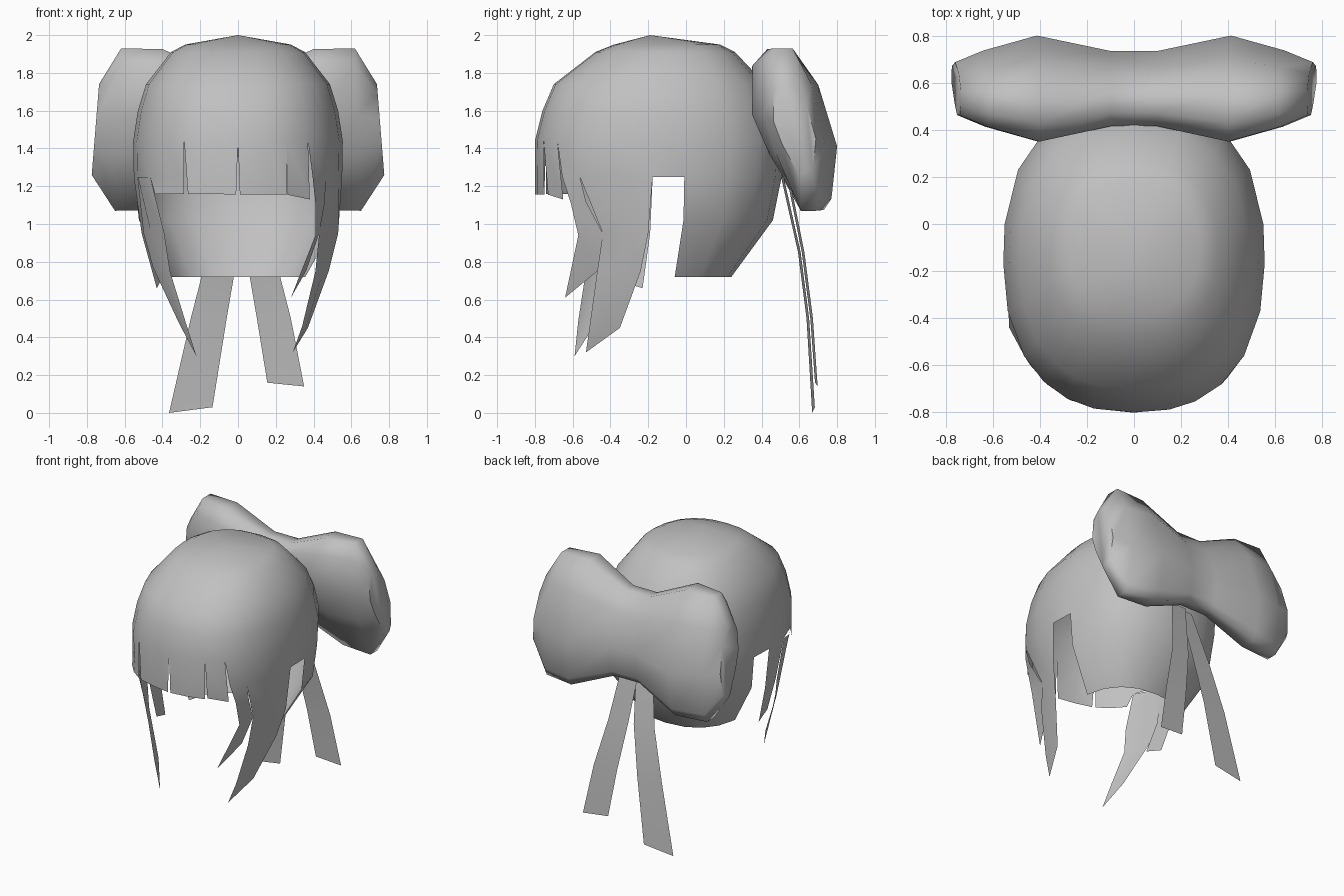
import bpy, bmesh, math

if "Cube" in bpy.data.objects:
    bpy.data.objects.remove(bpy.data.objects["Cube"])

grey = bpy.data.materials.new("hair_grey")
grey.diffuse_color = (0.53, 0.53, 0.53, 1)
grey.use_nodes = True
grey.node_tree.nodes["Principled BSDF"].inputs["Base Color"].default_value = grey.diffuse_color

# Head shape by height: z, half width, front y, back y
RINGS = [(2.0, 0.0, -.19, -.19), (1.95, .28, -.38, .18), (1.91, .355, -.48, .26),
         (1.74, .487, -.70, .42), (1.60, .53, -.76, .48), (1.44, .555, -.80, .52),
         (1.16, .55, -.80, .50), (1.02, .53, -.74, .46), (.72, .36, -.52, .24)]
# Column angles around the head in degrees; -90 is the front
COLS = [-90, -78, -66.3, -52, -35.5, -16.4, -1.4, 8.9, 30, 50, 70, 90, 110, 130, 150,
        171.1, 181.4, 196.4, 215.5, 230, 243.3, 256, 270]


def head(col, z):
    """Point on the rounded-square head section."""
    for a, b in zip(RINGS, RINGS[1:]):
        if z >= b[0]:
            t = (a[0] - z) / (a[0] - b[0])
            rx, yf, yb = (p + (q - p) * t for p, q in zip(a[1:], b[1:]))
            break
    c, s = math.cos(math.radians(COLS[col])), math.sin(math.radians(COLS[col]))
    rnd = lambda v: math.copysign(abs(v) ** (2 / 2.4), v)
    return (rx * rnd(c), (yf + yb) / 2 + (yb - yf) / 2 * rnd(s), z)


def cols(z, first, last):
    return [head(i, z) for i in range(first, last + 1)]


def grid(bm, rows):
    """Join rows of points, top to bottom and left to right from outside."""
    vs = [[bm.verts.new(p) for p in r] for r in rows]
    for r, s in zip(vs, vs[1:]):
        for i in range(len(r) - 1):
            bm.faces.new((r[i], s[i], s[i + 1], r[i + 1]))


def finish(name, bm, angle):
    bmesh.ops.remove_doubles(bm, verts=bm.verts, dist=1e-4)
    me = bpy.data.meshes.new(name)
    bm.to_mesh(me)
    bm.free()
    me.materials.append(grey)
    ob = bpy.data.objects.new(name, me)
    bpy.context.collection.objects.link(ob)
    bpy.ops.object.select_all(action='DESELECT')
    ob.select_set(True)
    bpy.context.view_layer.objects.active = ob
    bpy.ops.object.shade_smooth_by_angle(angle=math.radians(angle))


hair = bmesh.new()
# Crown, sides and back, nape
grid(hair, [cols(z, 0, 22) for z in (2.0, 1.95, 1.91, 1.74, 1.60, 1.44)])
grid(hair, [cols(z, 4, 18) for z in (1.44, 1.25)])
grid(hair, [cols(z, 7, 15) for z in (1.25, 1.02, .72)])

# Fringe pieces hanging from the crown: columns, then bottom x, y and z
grid(hair, [cols(1.44, 20, 22), [(-.265, -.75, 1.16), (-.14, -.785, 1.16), (-.01, -.80, 1.155)]])
grid(hair, [cols(1.44, 0, 2), [(.01, -.80, 1.155), (.13, -.785, 1.155), (.258, -.75, 1.155)]])
grid(hair, [cols(1.44, 2, 3), [(.262, -.73, 1.155), (.38, -.65, 1.13)]])
grid(hair, [cols(1.44, 18, 20), [head(18, 1.25), (-.37, -.67, 1.25), (-.285, -.74, 1.25)],
            [(-.44, -.60, 1.16), (-.37, -.68, 1.16), (-.285, -.74, 1.16)]])

# Right side locks
grid(hair, [cols(1.44, 3, 4), [(.395, -.655, 1.25), head(4, 1.25)],
            [(.41, -.61, 1.11), (.46, -.53, 1.12)],
            [(.41, -.57, .94), (.43, -.44, .95)],
            [(.28, -.64, .61), (.36, -.47, .75)]])
grid(hair, [cols(1.25, 4, 6),
            [(.43, -.44, .95), (.50, -.31, .95), (.53, -.20, .95)],
            [(.41, -.47, .75), (.45, -.35, .75), (.48, -.24, .75)],
            [(.34, -.51, .46), (.36, -.43, .45), (.37, -.35, .45)],
            [(.29, -.53, .32)] * 3])

# Left side locks
grid(hair, [[head(17, 1.25), (-.53, -.44, 1.25), head(18, 1.25)],
            [(-.50, -.34, .95), (-.46, -.45, .95), (-.39, -.55, .95)],
            [(-.45, -.39, .77), (-.41, -.47, .77), (-.36, -.53, .75)],
            [(-.31, -.48, .47), (-.30, -.53, .48), (-.28, -.57, .49)],
            [(-.22, -.59, .30)] * 3])
grid(hair, [cols(1.25, 16, 17),
            [(-.51, -.19, .95), (-.49, -.34, .95)],
            [(-.43, -.23, .66), (-.41, -.36, .70)]])
finish("hair", hair, 85)

# Bow: one tilted outline (y, z) scaled along x
OUTLINE = [(.35, 1.84), (.43, 1.93), (.56, 1.93), (.70, 1.74), (.80, 1.41),
           (.77, 1.13), (.73, 1.07), (.62, 1.07), (.44, 1.37), (.35, 1.58)]
STATIONS = [(.10, .71, .68), (.41, 1.0, .99), (.635, .72, 1.0), (.755, .50, .56)]
stations = [(-x, a, b) for x, a, b in reversed(STATIONS)] + STATIONS
bow = bmesh.new()
loops = []
for x, sy, sz in stations:
    loops.append([bow.verts.new((x * (1 - .06 * (z - 1.5)), .575 + (y - .575) * sy,
                                 1.5 + (z - 1.5) * sz)) for y, z in OUTLINE])
for r, s in zip(loops, loops[1:]):
    for i in range(10):
        j = (i + 1) % 10
        bow.faces.new((r[i], s[i], s[j], r[j]))
bow.faces.new(loops[0])
bow.faces.new(loops[-1])
bmesh.ops.recalc_face_normals(bow, faces=bow.faces)
finish("bow", bow, 60)

# Hanging ribbon tails, seen from behind: z, y, two edge x values, end slant
TAILS = {"left_tail": [(1.25, .51, .04, -.08, 0), (.85, .60, 0, -.16, 0),
                       (.5, .645, -.06, -.25, 0), (.015, .675, -.135, -.365, .015)],
         "right_tail": [(1.25, .54, .13, 0, 0), (.85, .62, .19, .04, 0),
                        (.5, .665, .28, .10, 0), (.15, .69, .35, .155, -.01)]}
for name, rows in TAILS.items():
    tail = bmesh.new()
    grid(tail, [[(a, y + .007, z + t), (b, y - .007, z - t)] for z, y, a, b, t in rows])
    finish(name, tail, 60)
